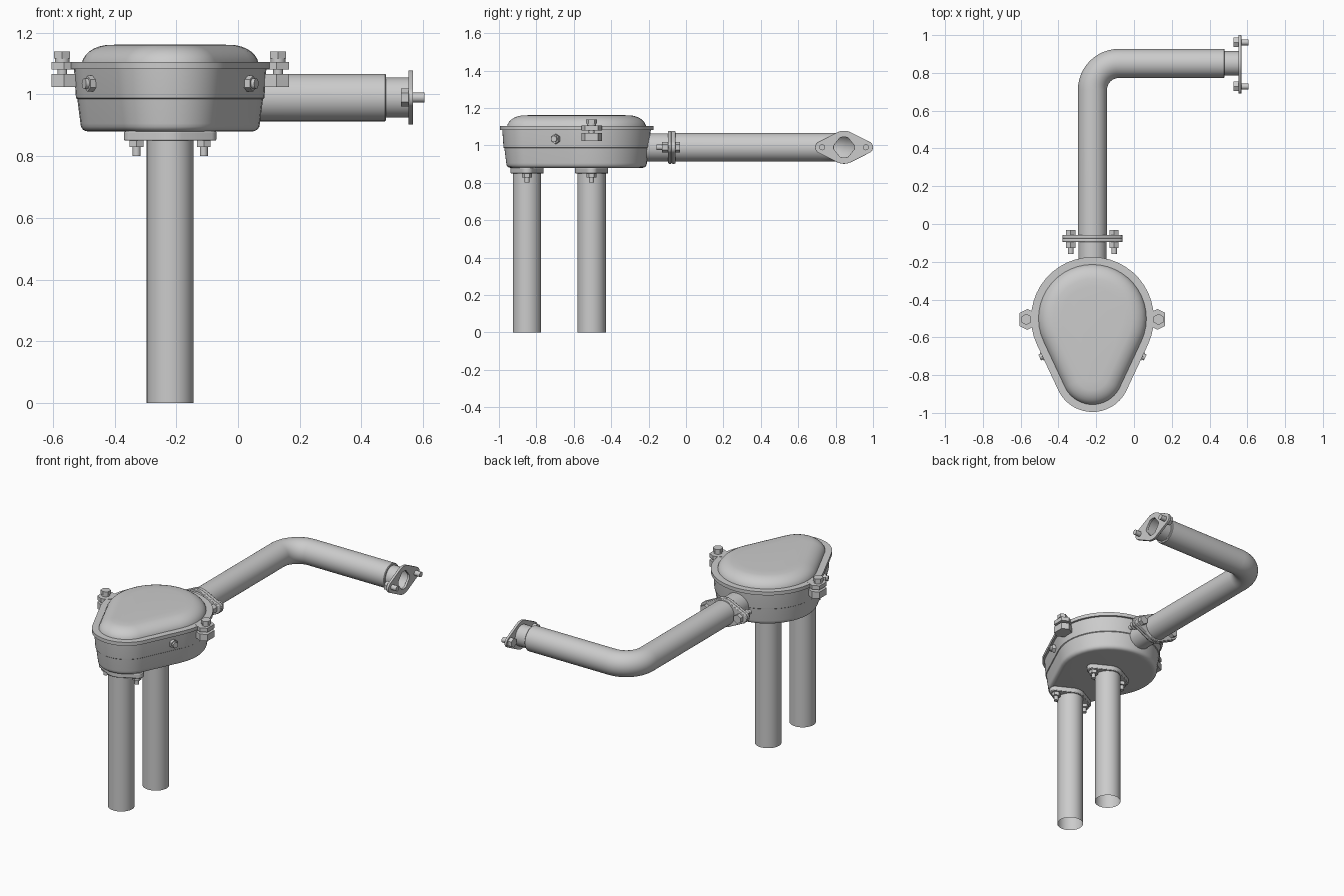
import bpy, bmesh
from math import sin, cos, pi, asin, radians
from mathutils import Vector, Matrix

if "Cube" in bpy.data.objects:
    bpy.data.objects.remove(bpy.data.objects["Cube"])

CX, PZ = -0.22, 0.99          # body centre line, height of outlet pipe
BIG, SMALL = -0.50, -0.795    # centres of the two body arcs


def loft(name, stacks, wrap=False, caps=True, angle=35):
    """Skin one or more stacks of equal-length rings into one smooth object."""
    bm = bmesh.new()
    for rings in stacks:
        vs = [[bm.verts.new(p) for p in r] for r in rings]
        n = len(vs[0])
        for k in range(len(vs) if wrap else len(vs) - 1):
            a, b = vs[k], vs[(k + 1) % len(vs)]
            for i in range(n):
                j = (i + 1) % n
                bm.faces.new((a[i], a[j], b[j], b[i]))
        if caps and not wrap:
            bm.faces.new(vs[0][::-1])
            bm.faces.new(vs[-1])
    bmesh.ops.recalc_face_normals(bm, faces=bm.faces)
    me = bpy.data.meshes.new(name)
    bm.to_mesh(me)
    bm.free()
    ob = bpy.data.objects.new(name, me)
    bpy.context.collection.objects.link(ob)
    bpy.ops.object.select_all(action='DESELECT')
    ob.select_set(True)
    bpy.context.view_layer.objects.active = ob
    bpy.ops.object.shade_smooth_by_angle(angle=radians(angle))
    return ob


def circle(c, d, r, n=40):
    """Ring of radius r around c, facing d."""
    d = Vector(d).normalized()
    up = Vector((0, 0, 1)) if abs(d.z) < 0.9 else Vector((0, 1, 0))
    s = up.cross(d).normalized()
    u = d.cross(s)
    return [Vector(c) + r * (cos(2 * pi * i / n) * u + sin(2 * pi * i / n) * s) for i in range(n)]


def bolt(name, c, d, parts):
    """Coaxial prisms: (sides, radius, start, end) along d from c."""
    c, d = Vector(c), Vector(d).normalized()
    return loft(name, [[circle(c + d * a, d, r, n), circle(c + d * b, d, r, n)]
                       for n, r, a, b in parts])


def egg(inset, z, n=28):
    """Egg-shaped body outline, pulled in by inset."""
    R, r = 0.325 - inset, 0.2 - inset
    t = asin((R - r) / (BIG - SMALL))
    pts = []
    for cy, rad, a0, a1 in ((BIG, R, -t, pi + t), (SMALL, r, pi + t, 2 * pi - t)):
        for i in range(n + 1):
            a = a0 + (a1 - a0) * i / n
            pts.append(Vector((CX + rad * cos(a), cy + rad * sin(a), z)))
    return pts


def oval_plate(name, c, axis, length, t0, t1, hole, half=0.155, bevel=0.004):
    """Two-bolt flange: round middle, small round ends, round hole."""
    R, r = 0.088, 0.033
    D = half - r
    b = asin((R - r) / D)
    axis, length = Vector(axis), Vector(length)
    side = axis.cross(length)
    pts = []
    for cx, rad, a0, a1 in ((D, r, b - pi / 2, pi / 2 - b), (0, R, pi / 2 - b, pi / 2 + b),
                            (-D, r, pi / 2 + b, 1.5 * pi - b), (0, R, 1.5 * pi - b, 1.5 * pi + b)):
        for i in range(10):
            a = a0 + (a1 - a0) * (i + 0.5) / 10
            pts.append(Vector((cx + rad * cos(a), rad * sin(a))))
    inner = [p.normalized() * hole for p in pts]
    place = lambda ps, t: [Vector(c) + length * p.x + side * p.y + axis * t for p in ps]
    ob = loft(name, [[place(pts, t0), place(pts, t1), place(inner, t1), place(inner, t0)]], wrap=True)
    m = ob.modifiers.new("soft_edges", 'BEVEL')
    m.width, m.segments, m.limit_method, m.angle_limit = bevel, 2, 'ANGLE', radians(50)
    return ob


# Housing: pan with a pressed seam, rim and domed lid
loft("housing_pan", [[egg(i, z) for i, z in (
    (0.065, 0.880), (0.052, 0.881), (0.042, 0.886), (0.036, 0.895), (0.034, 0.906), (0.024, 0.985),
    (0.020, 0.988), (0.019, 0.994), (0.013, 1.084))]], angle=40)
loft("housing_rim", [[egg(0, 1.083), egg(0, 1.105)]])
loft("housing_lid", [[egg(i, z) for i, z in (
    (0.039, 1.104), (0.042, 1.114), (0.050, 1.127), (0.062, 1.139), (0.078, 1.149),
    (0.096, 1.156), (0.115, 1.160), (0.160, 1.162))]], angle=50)

# Vertical legs: open tubes with bolted flanges under the housing
for label, y in (("front", -0.85), ("rear", -0.505)):
    loft(label + "_leg_pipe", [[circle((CX, y, z), (0, 0, 1), 0.076) for z in (0, 0.882)]], caps=False)
    oval_plate(label + "_leg_flange", (CX, y, 0), (0, 0, 1), (1, 0, 0), 0.85, 0.881, 0.074, half=0.15)
    for s in (-1, 1):
        bolt(label + "_leg_bolt", (CX + s * 0.109, y, 0.851), (0, 0, -1),
             [(6, 0.026, 0, 0.022), (16, 0.013, 0.02, 0.05)])

# Outlet stub and its paired flange
loft("outlet_stub", [[circle((CX, y, PZ), (0, 1, 0), 0.075) for y in (-0.25, -0.09)]], caps=False)
for label, a, b in (("inner", -0.095, -0.077), ("outer", -0.0765, -0.057)):
    oval_plate("outlet_flange_" + label, (CX, 0, PZ), (0, 1, 0), (1, 0, 0), a, b, 0.072, half=0.16)
for s in (-1, 1):
    bolt("outlet_bolt", (CX + s * 0.115, 0, PZ), (0, 1, 0),
         [(6, 0.028, -0.058, -0.031), (6, 0.028, -0.127, -0.094), (16, 0.015, -0.158, -0.05)])

# Bent outlet pipe with a narrower neck at the end
bend, N = 0.14, 12
rings = [circle((CX, -0.06, PZ), (0, 1, 0), 0.077)]
for i in range(N + 1):
    a = pi / 2 * i / N
    rings.append(circle((CX + bend * (1 - cos(a)), 0.85 - bend + bend * sin(a), PZ),
                        (sin(a), cos(a), 0), 0.077))
for x, r in ((0.476, 0.077), (0.48, 0.074), (0.48, 0.065), (0.556, 0.065)):
    rings.append(circle((x, 0.85, PZ), (1, 0, 0), r))
loft("outlet_pipe", [rings], caps=False)

# End flange with bolts
oval_plate("end_flange", (0, 0.845, PZ), (1, 0, 0), (0, 1, 0), 0.553, 0.568, 0.055, bevel=0.001)
for s in (-1, 1):
    bolt("end_bolt", (0, 0.845 + s * 0.117, PZ), (1, 0, 0),
         [(6, 0.029, 0.528, 0.554), (16, 0.016, 0.55, 0.605)])

# Side clamps and wall studs, mirrored across the housing
lug = ((0.295, -0.475), (0.345, -0.450), (0.385, -0.470), (0.385, -0.540), (0.345, -0.560), (0.295, -0.535))
for s, label in ((-1, "left"), (1, "right")):
    for part, z0, z1 in (("lower", 1.025, 1.067), ("upper", 1.081, 1.106)):
        loft(label + "_clamp_" + part, [[[Vector((CX + s * x, y, z)) for x, y in lug] for z in (z0, z1)]])
    bolt(label + "_clamp_bolt", (CX + s * 0.35, -0.505, 0), (0, 0, 1),
         [(16, 0.016, 1.03, 1.11), (16, 0.024, 1.105, 1.118), (6, 0.030, 1.117, 1.139)])
    n = Vector((s * 0.906, -0.424, 0))
    bolt(label + "_wall_stud", Vector((CX + s * 0.265, -0.70, 1.035)) - n * 0.03, n,
         [(6, 0.026, 0, 0.034), (16, 0.017, 0.03, 0.046)])
